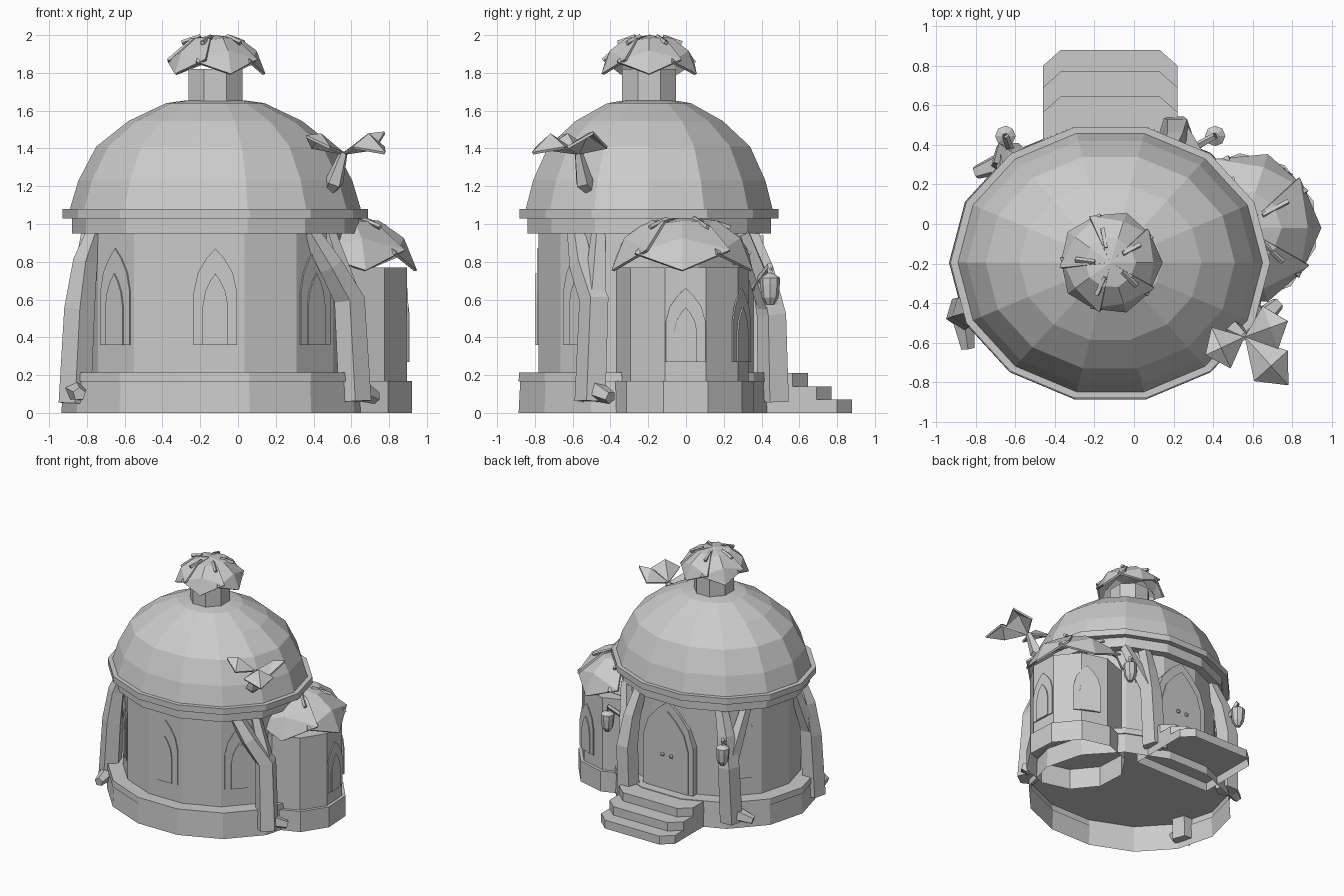
import bpy
from math import sin, cos, pi, radians, atan2
from mathutils import Vector, Matrix

old = bpy.data.objects.get("Cube")
if old:
    bpy.data.objects.remove(old, do_unlink=True)

grey = bpy.data.materials.new("plain grey")
grey.use_nodes = True
COLOUR = (0.6, 0.6, 0.6, 1)
grey.diffuse_color = COLOUR
for node in grey.node_tree.nodes:
    if node.type == 'BSDF_PRINCIPLED':
        node.inputs["Base Color"].default_value = COLOUR

SQUASH = 0.87
HOUSE = Vector((-0.12, -0.195, 0))
TOWER = Vector((0.555, -0.02, 0))


def build(name, verts, faces, thickness=0):
    mesh = bpy.data.meshes.new(name)
    mesh.from_pydata(verts, [], faces)
    mesh.materials.append(grey)
    obj = bpy.data.objects.new(name, mesh)
    bpy.context.collection.objects.link(obj)
    if thickness:
        solid = obj.modifiers.new("thickness", 'SOLIDIFY')
        solid.thickness = thickness
    return obj


def lathe(name, profile, sides, centre, squash=1, turn=0, floor=True):
    """Stack of polygon rings, closed on top and optionally below."""
    verts, faces = [], []
    for r, z in profile:
        for i in range(sides):
            a = turn + 2 * pi * i / sides
            verts.append(centre + Vector((r * cos(a), r * squash * sin(a), z)))
    for k in range(len(profile) - 1):
        for i in range(sides):
            j = (i + 1) % sides
            a, b = k * sides, (k + 1) * sides
            faces.append((a + i, a + j, b + j, b + i))
    last = (len(profile) - 1) * sides
    faces.append(tuple(range(last, last + sides)))
    if floor:
        faces.append(tuple(reversed(range(sides))))
    return build(name, verts, faces)


def prism(name, outline, depth, matrix, floor=True):
    """Extrude a flat outline along its local z."""
    n = len(outline)
    verts = [matrix @ Vector((x, y, z)) for z in (0, depth) for x, y in outline]
    faces = [(i, (i + 1) % n, n + (i + 1) % n, n + i) for i in range(n)]
    faces.append(tuple(range(n, 2 * n)))
    if floor:
        faces.append(tuple(reversed(range(n))))
    return build(name, verts, faces)


def tube(name, points, radii, sides=5):
    """Tapered faceted limb along a path."""
    pts = [Vector(p) for p in points]
    verts, faces = [], []
    for k, p in enumerate(pts):
        d = (pts[min(k + 1, len(pts) - 1)] - pts[max(k - 1, 0)]).normalized()
        side = d.cross(Vector((0.3, 1, 0.1))).normalized()
        up = d.cross(side)
        for i in range(sides):
            a = 2 * pi * i / sides
            verts.append(p + radii[k] * (cos(a) * side + sin(a) * up))
    for k in range(len(pts) - 1):
        for i in range(sides):
            j = (i + 1) % sides
            a, b = k * sides, (k + 1) * sides
            faces.append((a + i, a + j, b + j, b + i))
    n = len(verts)
    faces += [tuple(reversed(range(sides))), tuple(range(n - sides, n))]
    return build(name, verts, faces)


def facing(position, angle):
    """Matrix with local x sideways, y up and z pointing out at the angle."""
    out = Vector((cos(angle), sin(angle), 0))
    up = Vector((0, 0, 1))
    m = Matrix((up.cross(out), up, out)).transposed().to_4x4()
    return Matrix.Translation(position) @ m


def arch(w, h):
    right = [(w / 2, 0), (w / 2, h * 0.55), (w * 0.4, h * 0.75), (w * 0.2, h * 0.9)]
    return right + [(0, h)] + [(-x, y) for x, y in reversed(right)]


def window(name, position, angle, w, h):
    place = facing(position, angle)
    prism(name + "_frame", arch(w, h), 0.008, place)
    prism(name + "_pane", arch(w * 0.58, h * 0.74), 0.008, place @ Matrix.Translation((0, 0, 0.008)))


def canopy(name, centre, radius, height):
    """Five overlapping drooping petals."""
    for k in range(5):
        def at(r, deg, drop):
            a = radians(deg + 72 * k)
            return centre + Vector((r * radius * cos(a), r * radius * sin(a), -drop * height))
        verts = [at(0, 0, 0), at(0.5, -42, 0.14), at(0.5, 0, 0.08), at(0.5, 42, 0.09),
                 at(0.98, -42, 0.68), at(0.84, 0, 0.4), at(0.99, 42, 0.62), at(1.02, 0, 1)]
        faces = [(0, 1, 2), (0, 2, 3), (1, 4, 5, 2), (2, 5, 6, 3), (4, 7, 5), (5, 7, 6)]
        build(f"{name}_petal_{k}", verts, faces, 0.015)
        # raised vein along each overlap
        tube(f"{name}_vein_{k}", [at(0.3, 34, 0.03), at(0.68, 31, 0.2)], [0.012, 0.014], 4)


# House body, open underneath
lathe("base", [(0.815, 0), (0.805, 0.165), (0.815, 0.165), (0.812, 0.215), (0.69, 0.215)],
      14, HOUSE, SQUASH, 0, False)
lathe("wall", [(0.69, 0.215), (0.69, 0.96)], 14, HOUSE, SQUASH)
lathe("cornice", [(0.76, 0.95), (0.76, 1.03), (0.808, 1.03), (0.808, 1.08)], 14, HOUSE, SQUASH)
lathe("dome", [(0.77, 1.08), (0.725, 1.23), (0.63, 1.41), (0.46, 1.545), (0.26, 1.64), (0.15, 1.655)],
      14, HOUSE, SQUASH)
lathe("chimney", [(0.155, 1.63), (0.155, 1.82)], 8, HOUSE, 1, pi / 8)
canopy("chimney_cap", HOUSE + Vector((0, 0, 2)), 0.26, 0.205)

# Side tower, open underneath
TURN = radians(21)
lathe("tower_base", [(0.378, 0), (0.378, 0.17), (0.34, 0.17)], 10, TOWER, 1, TURN, False)
lathe("tower_wall", [(0.352, 0.17), (0.352, 0.77)], 10, TOWER, 1, TURN)
canopy("tower_roof", TOWER + Vector((0, 0, 1.04)), 0.385, 0.285)
for deg, r in ((3, 0.335), (64, 0.345)):
    a = radians(deg)
    spot = TOWER + Vector((r * cos(a), r * sin(a), 0.27))
    window(f"tower_window_{deg}", spot, a, 0.21, 0.39)

# House windows, on chosen wall facets
for facet in (5, 8, 10, 12):
    p, q = (Vector((0.69 * cos(t), 0.69 * SQUASH * sin(t), 0.36))
            for t in (2 * pi * facet / 14, 2 * pi * (facet + 1) / 14))
    edge = q - p
    window(f"window_{facet}", HOUSE + (p + q) / 2, atan2(-edge.x, edge.y), 0.23, 0.51)

# Door with two knobs
door_spot = Vector((HOUSE.x, 0.35, 0.21))
prism("door_frame", arch(0.46, 0.73), 0.06, facing(door_spot, pi / 2))
prism("door_leaf", arch(0.38, 0.65), 0.068, facing(door_spot, pi / 2))
for s in (-1, 1):
    x = HOUSE.x + s * 0.04
    tube("door_knob", [(x, 0.41, 0.5), (x, 0.425, 0.5), (x, 0.44, 0.5)], [0.01, 0.018, 0.008], 6)

# Steps, the lowest one hollow
for k, y in enumerate((0.88, 0.77, 0.645)):
    outline = [(-0.34, 0.3), (0.34, 0.3), (0.34, y - 0.08), (0.25, y), (-0.25, y), (-0.34, y - 0.08)]
    prism(f"step_{k}", outline, 0.07, Matrix.Translation((HOUSE.x, 0, 0.07 * k)), k > 0)

# Root legs: main limb, side branch and toe
LEGS = {
    "front_right_leg": ([(-0.76, -0.42, 0.95), (-0.81, -0.43, 0.8), (-0.84, -0.44, 0.55), (-0.865, -0.45, 0.05)],
                        (-0.79, -0.3, 0.95), (-0.84, -0.63, 0.1)),
    "front_left_leg": ([(0.38, -0.58, 0.96), (0.49, -0.55, 0.78), (0.59, -0.48, 0.6), (0.62, -0.5, 0.06)],
                       (0.48, -0.46, 0.95), (0.73, -0.4, 0.08)),
    "back_left_leg": ([(0.18, 0.34, 0.95), (0.21, 0.41, 0.75), (0.22, 0.46, 0.52), (0.2, 0.47, 0.06)],
                      (0.34, 0.3, 0.95), (0.12, 0.54, 0.08)),
    "back_right_leg": ([(-0.52, 0.28, 0.95), (-0.59, 0.32, 0.75), (-0.63, 0.34, 0.52), (-0.64, 0.32, 0.06)],
                       (-0.66, 0.15, 0.95), (-0.8, 0.26, 0.08)),
}
for name, (path, branch, toe) in LEGS.items():
    tube(name, path, [0.05, 0.068, 0.085, 0.09])
    tube(name + "_branch", [branch, path[2]], [0.042, 0.068])
    ankle = Vector(path[3]) + Vector((0, 0, 0.07))
    tube(name + "_toe", [ankle, toe], [0.065, 0.035])

# Lanterns on short arms
for name, x, y, inner in (("left", 0.41, 0.445, 0.26), ("right", -0.65, 0.445, -0.62)):
    spot = Vector((x, y, 0))
    lathe(name + "_lantern", [(0.02, 0.57), (0.045, 0.61), (0.052, 0.68), (0.052, 0.715), (0.015, 0.74)],
          8, spot)
    tube(name + "_lantern_arm", [(inner, 0.36, 0.66), (x, y, 0.78), (x, y, 0.73)], [0.022, 0.018, 0.012])

# Sprout on the dome
joint = Vector((0.56, -0.57, 1.38))
tube("sprout_stem", [(0.47, -0.48, 1.15), (0.51, -0.54, 1.22), joint], [0.02, 0.05, 0.022])
for k, (deg, length, lift) in enumerate(((205, 0.22, 0.09), (20, 0.23, 0.11), (-48, 0.33, 0.0))):
    a = radians(deg)
    out, side = Vector((cos(a), sin(a), 0)), Vector((-sin(a), cos(a), 0))
    up = Vector((0, 0, 1))
    mid = joint + 0.6 * length * out
    verts = [joint, mid + 0.115 * side + 0.03 * up, mid + 0.1 * up, mid - 0.115 * side + 0.03 * up,
             joint + length * out + lift * up]
    build(f"sprout_leaf_{k}", verts, [(0, 2, 1), (0, 3, 2), (1, 2, 4), (2, 3, 4)], 0.015)
